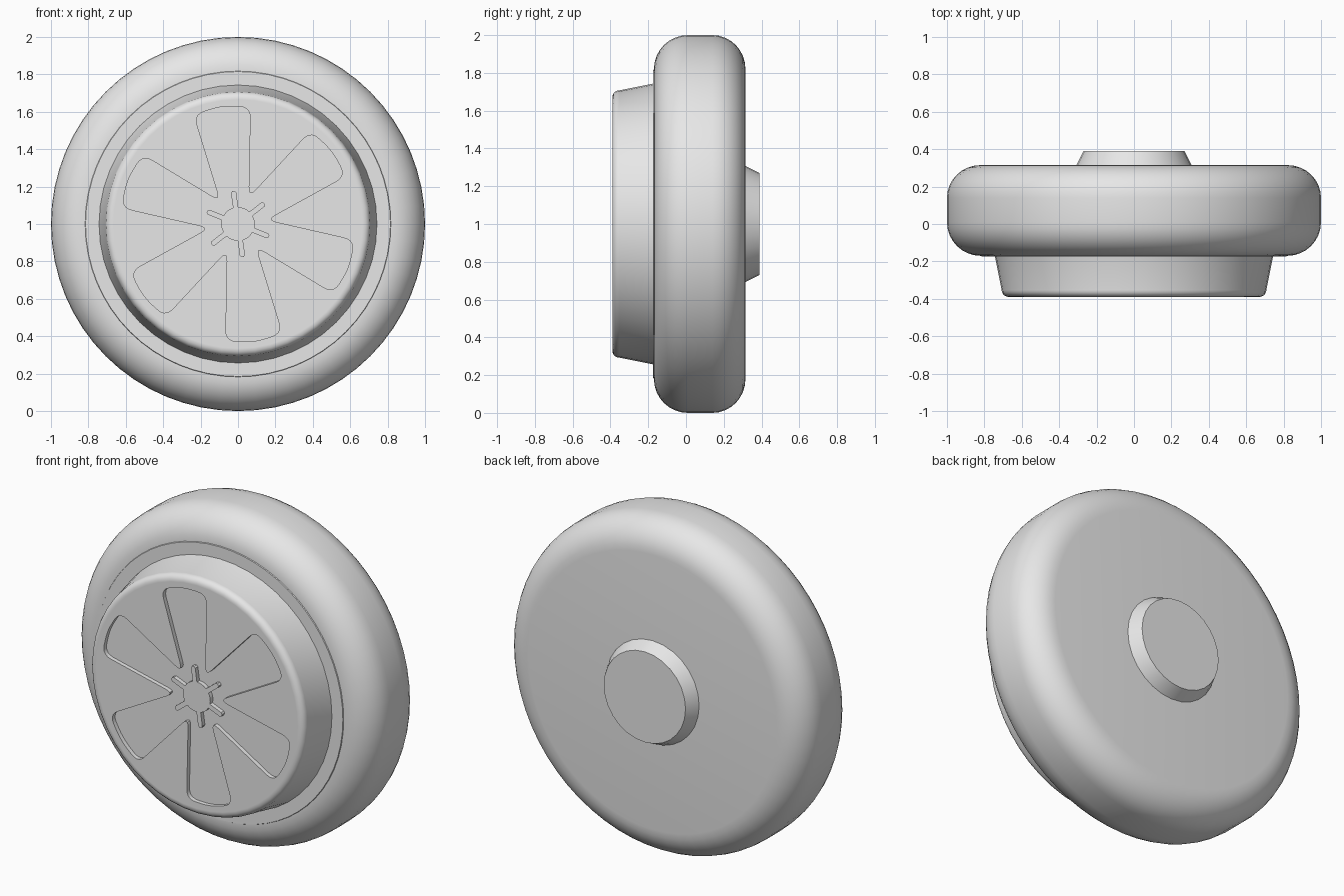
import bpy, bmesh, math
from mathutils import Vector, Matrix

cube = bpy.data.objects.get("Cube")
if cube:
    bpy.data.objects.remove(cube, do_unlink=True)

CENTRE = Vector((0, 0, 1))
FRONT = -0.39          # front plane of the hub
TILT = 98              # angle of the first petal
PETALS = 6

grey = bpy.data.materials.new("light grey")
grey.use_nodes = True
grey.diffuse_color = (0.8, 0.8, 0.8, 1)
grey.node_tree.nodes["Principled BSDF"].inputs["Base Color"].default_value = (0.8, 0.8, 0.8, 1)


def finish(obj):
    """Place the part on the axle, colour it and smooth it."""
    bpy.context.scene.collection.objects.link(obj)
    obj.data.materials.clear()
    obj.data.materials.append(grey)
    obj.location = CENTRE
    bpy.ops.object.select_all(action='DESELECT')
    obj.select_set(True)
    bpy.context.view_layer.objects.active = obj
    bpy.ops.object.shade_smooth_by_angle(angle=math.radians(32))


def lathe(name, profile, steps):
    """Spin a (radius, y) profile round the axle."""
    bm = bmesh.new()
    verts = [bm.verts.new((r, y, 0)) for r, y in profile]
    edges = [bm.edges.new(pair) for pair in zip(verts, verts[1:])]
    bmesh.ops.spin(bm, geom=verts + edges, cent=(0, 0, 0), axis=(0, 1, 0),
                   angle=math.tau, steps=steps)
    bmesh.ops.remove_doubles(bm, verts=bm.verts, dist=0.0005)
    bmesh.ops.recalc_face_normals(bm, faces=bm.faces)
    mesh = bpy.data.meshes.new(name)
    bm.to_mesh(mesh)
    bm.free()
    finish(bpy.data.objects.new(name, mesh))


def arc(cx, cy, rx, ry, start, end, n):
    angles = [math.radians(start + (end - start) * i / n) for i in range(n + 1)]
    return [(cx + rx * math.cos(a), cy + ry * math.sin(a)) for a in angles]


def polar(r, degrees):
    a = math.radians(degrees)
    return Vector((r * math.cos(a), r * math.sin(a)))


def rounded(points, radius, n=5):
    """Round every corner of a closed outline."""
    out = []
    for i, p in enumerate(points):
        a = p + (points[i - 1] - p).normalized() * radius
        b = p + (points[(i + 1) % len(points)] - p).normalized() * radius
        for k in range(n + 1):
            t = k / n
            out.append(a * (1 - t) ** 2 + p * 2 * t * (1 - t) + b * t * t)
    return out


# Tyre with wide rounded shoulders
tyre = [(0, -0.17)] + arc(0.82, 0.01, 0.18, 0.18, -90, 0, 8)
tyre += arc(0.82, 0.14, 0.18, 0.175, 0, 90, 8) + [(0, 0.315)]
lathe("tyre", tyre, 64)

# Thin disc between tyre and hub
lathe("rim_disc", [(0, -0.175), (0.815, -0.175), (0.82, -0.165)], 64)

# Tapered hub with a soft front edge and a sunken floor
HUB_STEPS = 48
PLATE_R = 0.665
hub = [(0.745, -0.165), (0.708, -0.35)]
hub += arc(0.67, -0.352, 0.038, 0.038, 0, -90, 5)
hub += [(PLATE_R, FRONT), (PLATE_R, FRONT + 0.025), (0, FRONT + 0.025)]
lathe("hub", hub, HUB_STEPS)

# Axle boss on the back
lathe("axle_boss", [(0.31, 0.31), (0.27, 0.39), (0, 0.39)], 28)

# Outlines of the hub face: rim, petal recess and slotted centre
rim = [polar(PLATE_R, 360 * i / HUB_STEPS) for i in range(HUB_STEPS)]
flower, gear = [], []
for i in range(PETALS):
    angle = TILT + i * 360 / PETALS
    flower += [polar(0.15, angle - 30), polar(0.63, angle - 14),
               polar(0.637, angle), polar(0.63, angle + 14)]
    turn = Matrix.Rotation(math.radians(angle), 2)
    tooth = [(0.088, -0.014), (0.168, -0.014), (0.178, -0.007),
             (0.178, 0.007), (0.168, 0.014), (0.088, 0.014)]
    gear += [turn @ Vector(p) for p in tooth]
    gear += [polar(0.09, angle + a) for a in (20, 30, 40)]
flower = rounded(flower, 0.06)

# Hub face plate, filled between the outlines
curve = bpy.data.curves.new("face_outline", 'CURVE')
curve.dimensions = '2D'
curve.fill_mode = 'BOTH'
curve.extrude = 0.015
for outline in (rim, flower, gear):
    spline = curve.splines.new('POLY')
    spline.points.add(len(outline) - 1)
    for point, p in zip(spline.points, outline):
        point.co = (p.x, p.y, 0, 1)
    spline.use_cyclic_u = True
helper = bpy.data.objects.new("face_outline", curve)
bpy.context.scene.collection.objects.link(helper)
bpy.context.view_layer.update()
depsgraph = bpy.context.evaluated_depsgraph_get()
plate = bpy.data.meshes.new_from_object(helper.evaluated_get(depsgraph))
bpy.data.objects.remove(helper, do_unlink=True)
plate.transform(Matrix.Translation((0, FRONT + 0.015, 0)) @ Matrix.Rotation(math.pi / 2, 4, 'X'))
finish(bpy.data.objects.new("hub_face", plate))
